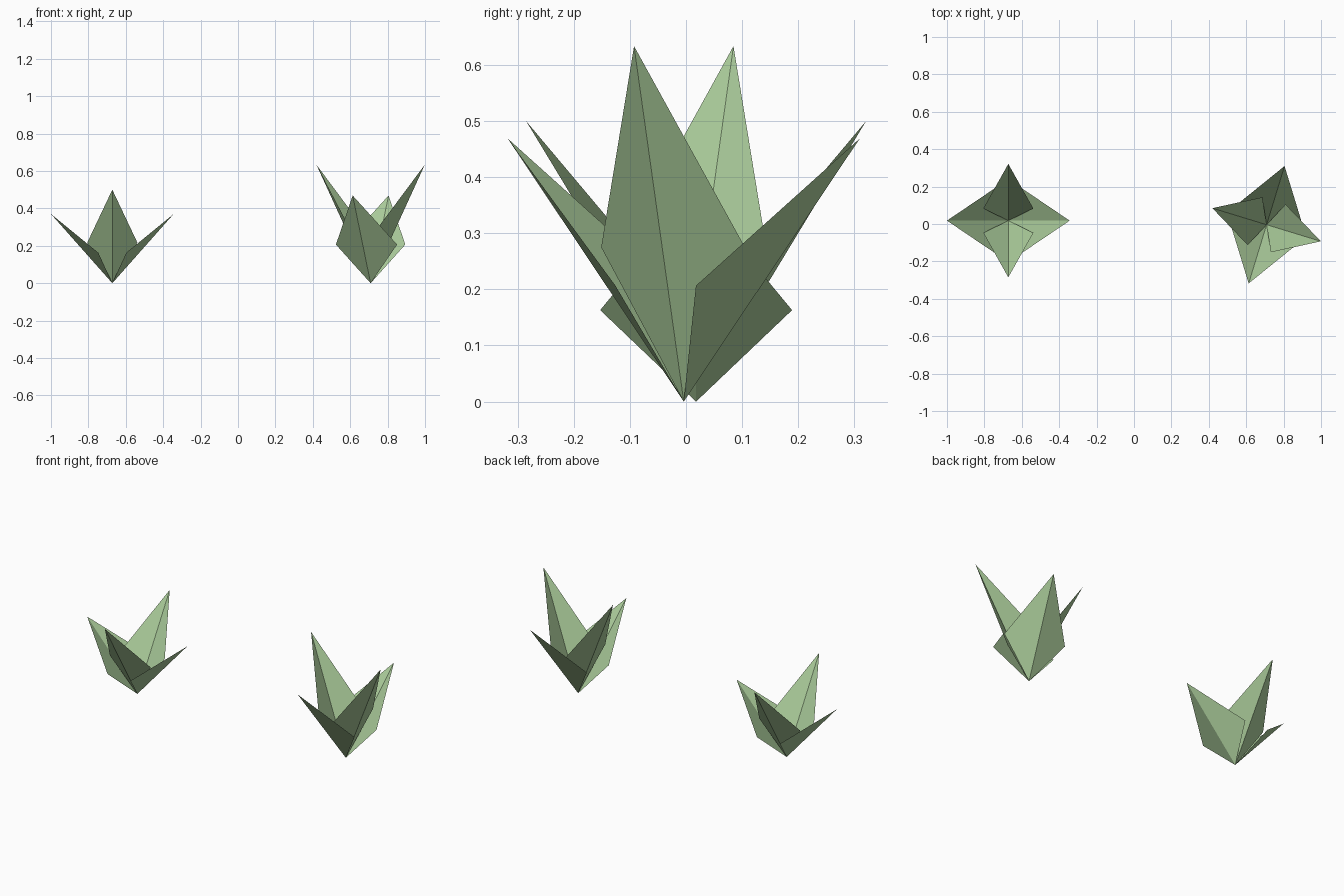
import bpy, bmesh
from math import radians
from mathutils import Matrix, Vector

cube = bpy.data.objects.get("Cube")
if cube:
    bpy.data.objects.remove(cube, do_unlink=True)

# Single leaf colour
green = bpy.data.materials.new("leaf_green")
green.use_nodes = True
colour = (0.41, 0.61, 0.33, 1)
green.diffuse_color = colour
green.node_tree.nodes["Principled BSDF"].inputs["Base Color"].default_value = colour


def leaf(name, plant, angle, reach, height, half_width, side_reach, side_height):
    """One blade: two triangles folded into a V along the midrib."""
    bm = bmesh.new()
    base = bm.verts.new((0, 0, 0))
    tip = bm.verts.new((reach, 0, height))
    for side in (1, -1):
        corner = bm.verts.new((side_reach, side * half_width, side_height))
        bm.faces.new((base, tip, corner) if side > 0 else (base, corner, tip))
    bm.transform(plant @ Matrix.Rotation(radians(angle), 4, "Z"))
    mesh = bpy.data.meshes.new(name)
    bm.to_mesh(mesh)
    bm.free()
    mesh.materials.append(green)
    bpy.context.collection.objects.link(bpy.data.objects.new(name, mesh))


def plant(name, location, turn, stretch):
    """Two low wide leaves crossed by two tall narrow ones."""
    place = Matrix.LocRotScale(Vector(location), Matrix.Rotation(radians(turn), 3, "Z"),
                               Vector((1, 1, stretch)))
    for n, angle in enumerate((0, 180), 1):
        leaf(f"{name}_wide_leaf_{n}", place, angle, 0.328, 0.37, 0.171, 0.075, 0.163)
        leaf(f"{name}_tall_leaf_{n}", place, angle + 90, 0.303, 0.5, 0.134, 0.065, 0.217)


plant("small_plant", (-0.672, 0.018, 0), 0, 1)
plant("large_plant", (0.709, -0.004, 0), 73, 1.267)
